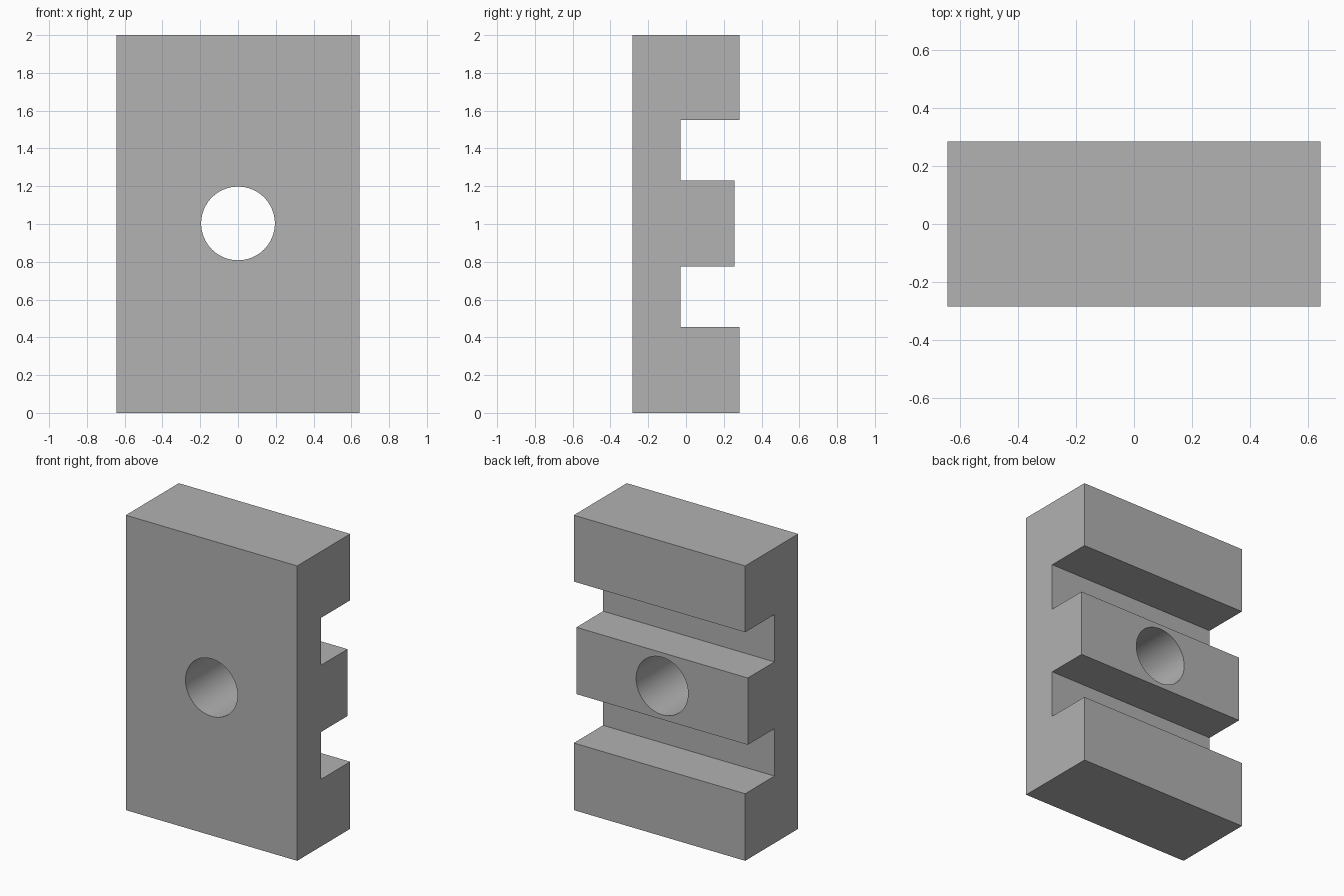
import bpy
import bmesh
from math import radians

cube = bpy.data.objects.get("Cube")
if cube:
    bpy.data.objects.remove(cube, do_unlink=True)

# Single plain grey
GREY = 0.445
grey = bpy.data.materials.new("plain grey")
grey.use_nodes = True
colour = (GREY, GREY, GREY, 1)
grey.diffuse_color = colour
grey.node_tree.nodes["Principled BSDF"].inputs["Base Color"].default_value = colour

# Side profile (y, z): flat front, two grooves and a lower middle rib at the back
HALF_WIDTH = 0.643
FRONT, BACK, FLOOR, RIB = -0.284, 0.284, -0.03, 0.256
profile = [
    (FRONT, 0), (BACK, 0),
    (BACK, 0.455), (FLOOR, 0.455), (FLOOR, 0.776), (RIB, 0.776),
    (RIB, 1.229), (FLOOR, 1.229), (FLOOR, 1.55), (BACK, 1.55),
    (BACK, 2), (FRONT, 2),
]

# Grooved block: profile extruded across the width
bm = bmesh.new()
side = bm.faces.new([bm.verts.new((-HALF_WIDTH, y, z)) for y, z in profile])
swept = bmesh.ops.extrude_face_region(bm, geom=[side])["geom"]
bmesh.ops.translate(bm, vec=(2 * HALF_WIDTH, 0, 0),
                    verts=[v for v in swept if isinstance(v, bmesh.types.BMVert)])
bmesh.ops.recalc_face_normals(bm, faces=bm.faces)
mesh = bpy.data.meshes.new("grooved_block")
bm.to_mesh(mesh)
bm.free()
mesh.materials.append(grey)
block = bpy.data.objects.new("grooved_block", mesh)
bpy.context.collection.objects.link(block)

# Round hole through the middle rib
bpy.ops.mesh.primitive_cylinder_add(vertices=96, radius=0.195, depth=1,
                                    location=(0, 0, 1.003),
                                    rotation=(radians(90), 0, 0))
cutter = bpy.context.object
cutter.name = "hole_cutter"
cutter.data.materials.append(grey)
cut = block.modifiers.new("hole", "BOOLEAN")
cut.operation = "DIFFERENCE"
cut.solver = "EXACT"
cut.object = cutter

# Apply the cut, then drop the cutter
bpy.ops.object.select_all(action="DESELECT")
block.select_set(True)
bpy.context.view_layer.objects.active = block
bpy.ops.object.modifier_apply(modifier=cut.name)
bpy.data.objects.remove(cutter, do_unlink=True)

# Smooth hole wall, sharp block edges
bpy.ops.object.shade_smooth_by_angle(angle=radians(30))
